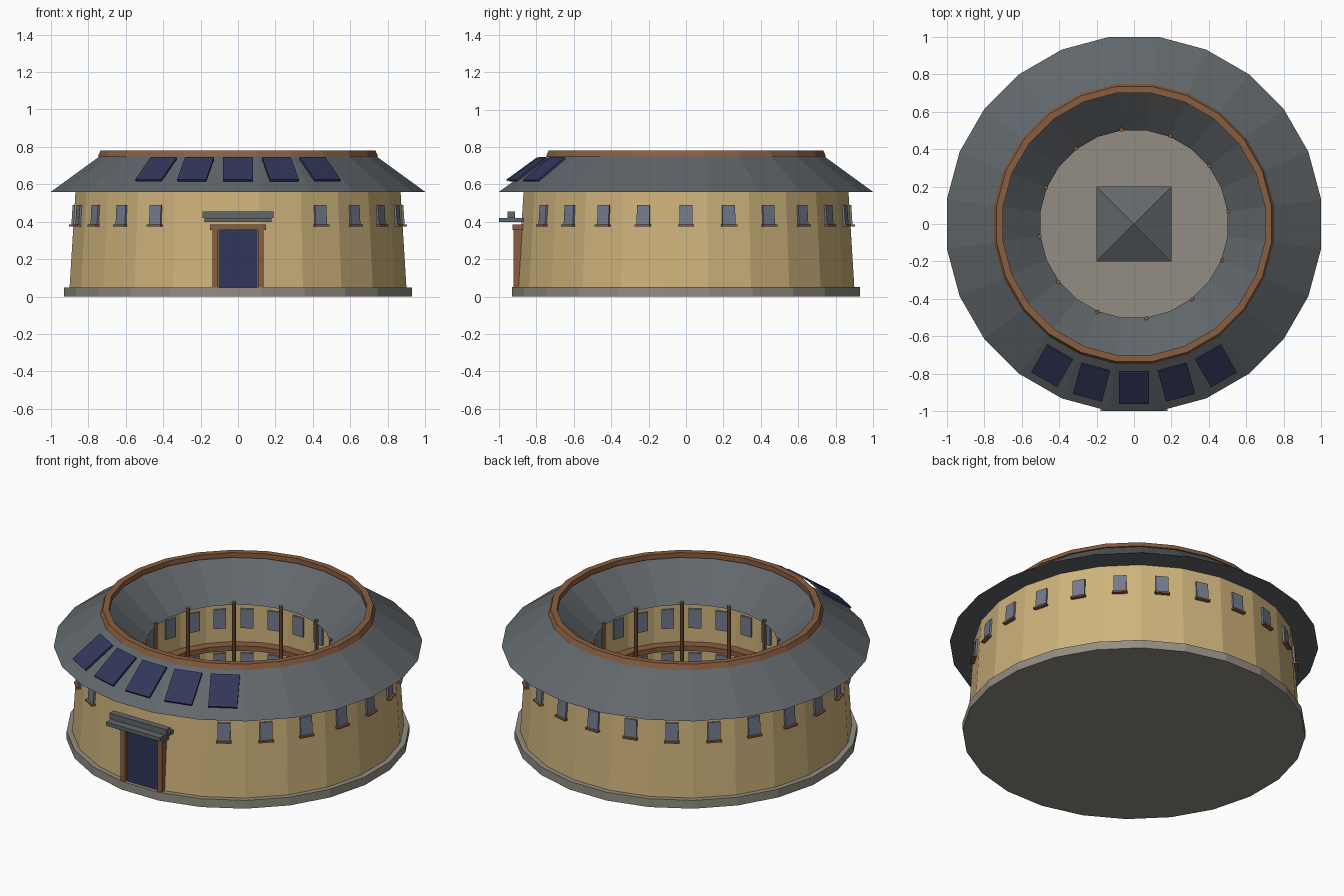
import bpy, bmesh, math
from mathutils import Matrix, Vector

if "Cube" in bpy.data.objects:
    bpy.data.objects.remove(bpy.data.objects["Cube"])

SIDES = 24
STEP = 2 * math.pi / SIDES


def material(name, rgb):
    m = bpy.data.materials.new(name)
    m.diffuse_color = (*rgb, 1)
    m.use_nodes = True
    m.node_tree.nodes["Principled BSDF"].inputs["Base Color"].default_value = m.diffuse_color
    return m


TAN = material("earth_tan", (0.62, 0.45, 0.20))
SLATE = material("slate_grey", (0.12, 0.135, 0.147))
WOOD = material("wood_brown", (0.25, 0.11, 0.05))
STONE = material("stone_grey", (0.29, 0.27, 0.225))
NAVY = material("navy_blue", (0.03, 0.038, 0.10))
GLASS = material("window_blue_grey", (0.17, 0.195, 0.26))


def finish(name, bm, mat):
    bmesh.ops.recalc_face_normals(bm, faces=bm.faces)
    me = bpy.data.meshes.new(name)
    bm.to_mesh(me)
    bm.free()
    me.materials.append(mat)
    ob = bpy.data.objects.new(name, me)
    bpy.context.collection.objects.link(ob)
    return ob


def ring(name, profile, mat):
    """Sweep a closed (flat-to-centre radius, z) profile around 24 sides."""
    bm = bmesh.new()
    loops = []
    for i in range(SIDES):
        a = (i + 0.5) * STEP
        k = 1 / math.cos(STEP / 2)
        loops.append([bm.verts.new((r * k * math.cos(a), r * k * math.sin(a), z)) for r, z in profile])
    n = len(profile)
    for i in range(SIDES):
        p, q = loops[i], loops[(i + 1) % SIDES]
        for j in range(n):
            bm.faces.new((p[j], q[j], q[(j + 1) % n], p[(j + 1) % n]))
    return finish(name, bm, mat)


def box(name, size, loc, mat, angle=0.0, tilt=0.0):
    """Box placed as if on the front (-y) side, tilted, then turned about z."""
    bm = bmesh.new()
    m = (Matrix.Rotation(angle, 4, 'Z') @ Matrix.Translation(loc)
         @ Matrix.Rotation(tilt, 4, 'X') @ Matrix.Diagonal((*size, 1)))
    bmesh.ops.create_cube(bm, size=1, matrix=m)
    return finish(name, bm, mat)


def prism(name, sides, r1, r2, z0, z1, mat, x=0, y=0, turn=0):
    bm = bmesh.new()
    bmesh.ops.create_cone(bm, cap_ends=True, segments=sides, radius1=r1, radius2=r2, depth=z1 - z0,
                          matrix=Matrix.Translation((x, y, (z0 + z1) / 2)) @ Matrix.Rotation(turn, 4, 'Z'))
    return finish(name, bm, mat)


# Foundation disc and courtyard floor
prism("foundation", SIDES, 0.93 / math.cos(STEP / 2), 0.93 / math.cos(STEP / 2), 0, 0.05, STONE, turn=STEP / 2)

# Ring-shaped wall, roof, ridge cap and inner gallery
ring("wall", [(0.90, 0.05), (0.868, 0.57), (0.58, 0.57), (0.58, 0.05)], TAN)
ring("roof", [(1.0, 0.56), (0.725, 0.76), (0.5, 0.56)], SLATE)
ring("ridge_cap", [(0.748, 0.75), (0.735, 0.78), (0.70, 0.78), (0.70, 0.75)], WOOD)
ring("gallery_floor", [(0.585, 0.27), (0.585, 0.30), (0.525, 0.30), (0.525, 0.27)], WOOD)

# Windows with sills outside, two storeys of windows inside
lean = -math.atan2(0.032, 0.52)
for i in range(SIDES):
    a = i * STEP
    if 1 < i < SIDES - 1:
        box("outer_window", (0.07, 0.02, 0.105), (0, -0.877, 0.437), GLASS, a, lean)
        box("outer_sill", (0.084, 0.036, 0.01), (0, -0.885, 0.38), WOOD, a)
    for z in (0.445, 0.18):
        box("inner_window", (0.07, 0.02, 0.115), (0, -0.579, z), GLASS, a)

# Courtyard posts under the inner eave
for i in range(12):
    a = STEP / 2 + i * math.pi / 6
    prism("courtyard_post", 8, 0.011, 0.011, 0.05, 0.575, WOOD, 0.508 * math.cos(a), 0.508 * math.sin(a))

# Central hall
box("hall_walls", (0.30, 0.30, 0.17), (0, 0, 0.135), TAN)
prism("hall_roof", 4, 0.2 * math.sqrt(2), 0, 0.22, 0.34, SLATE, turn=math.pi / 4)

# Front door, frame and canopy
box("door", (0.21, 0.03, 0.305), (0, -0.895, 0.2025), NAVY)
for s in (-1, 1):
    box("door_post", (0.03, 0.045, 0.31), (s * 0.122, -0.9, 0.205), WOOD)
box("door_lintel", (0.30, 0.055, 0.03), (0, -0.9, 0.37), WOOD)
box("canopy_slab", (0.36, 0.13, 0.022), (0, -0.935, 0.409), SLATE)
box("canopy_ridge", (0.38, 0.04, 0.035), (0, -0.935, 0.437), SLATE)

# Solar panels floating just above the front roof slope
pitch = math.atan2(0.2, 0.275)
for i in range(-2, 3):
    box("solar_panel", (0.16, 0.205, 0.012), (0, -0.875, 0.68), NAVY, i * STEP, pitch)
